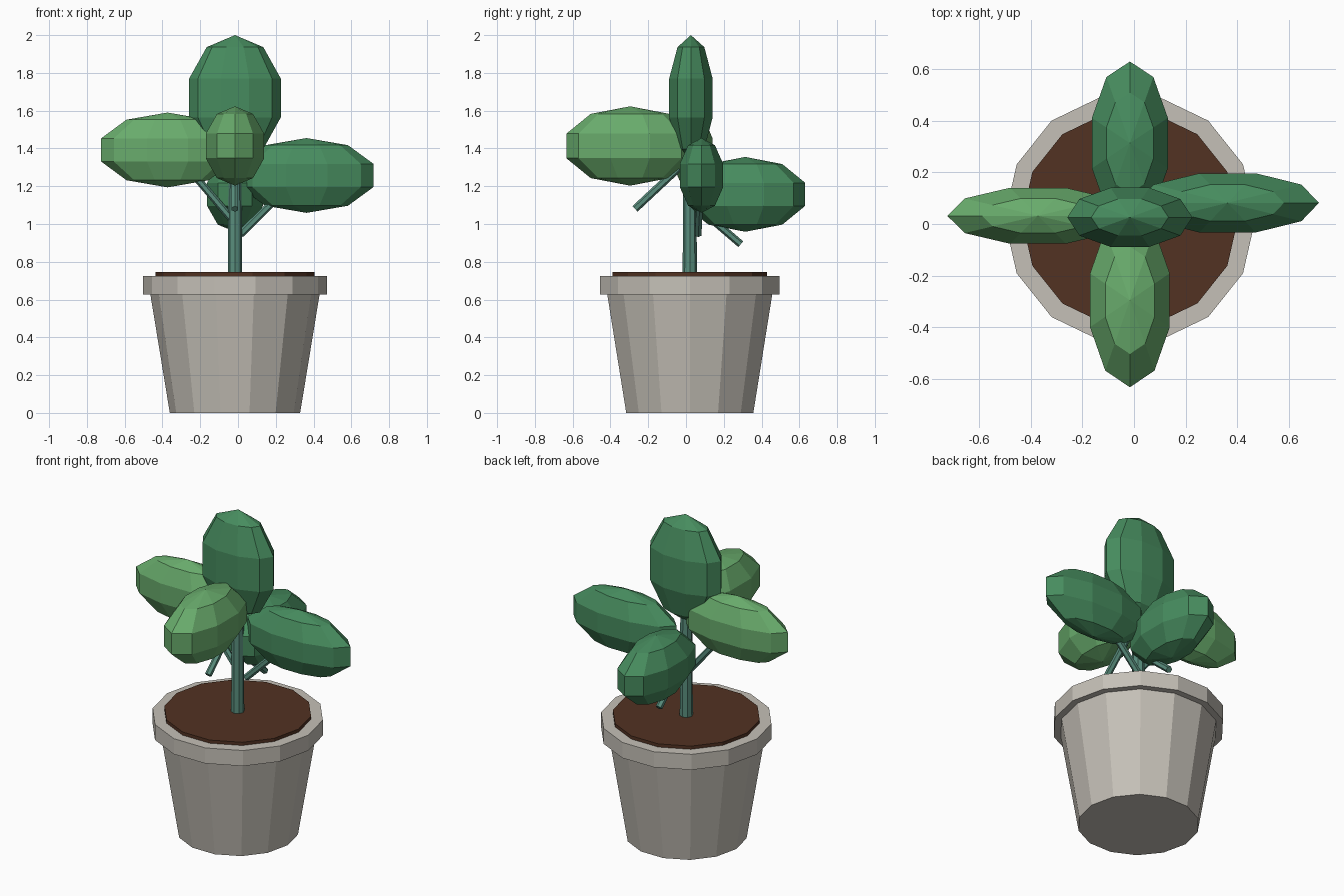
import bpy, bmesh, math
from mathutils import Vector, Matrix

if "Cube" in bpy.data.objects:
    bpy.data.objects.remove(bpy.data.objects["Cube"])

CX, CY = -0.016, 0.02  # axis of pot and stem


def material(name, rgb):
    m = bpy.data.materials.new(name)
    m.diffuse_color = (*rgb, 1)
    m.use_nodes = True
    m.node_tree.nodes["Principled BSDF"].inputs["Base Color"].default_value = m.diffuse_color
    return m


CLAY = material("pale clay", (0.56, 0.53, 0.475))
SOIL = material("brown soil", (0.084, 0.032, 0.016))
STEM = material("teal stem", (0.10, 0.27, 0.205))
DARK = material("dark green", (0.062, 0.26, 0.112))
LIGHT = material("light green", (0.14, 0.41, 0.15))


def finish(bm, name, mat):
    bmesh.ops.recalc_face_normals(bm, faces=bm.faces)
    me = bpy.data.meshes.new(name)
    bm.to_mesh(me)
    bm.free()
    me.materials.append(mat)
    ob = bpy.data.objects.new(name, me)
    bpy.context.collection.objects.link(ob)
    return ob


def lathe(name, profile, sides, mat):
    """Capped stack of flat-sided rings, with a corner on +x."""
    bm = bmesh.new()
    rings = []
    for r, z in profile:
        rings.append([bm.verts.new((CX + r * math.cos(2 * math.pi * i / sides),
                                    CY + r * math.sin(2 * math.pi * i / sides), z))
                      for i in range(sides)])
    for a, b in zip(rings, rings[1:]):
        for i in range(sides):
            j = (i + 1) % sides
            bm.faces.new((a[i], a[j], b[j], b[i]))
    bm.faces.new(rings[0])
    bm.faces.new(rings[-1])
    return finish(bm, name, mat)


def leaf(name, centre, length, width, height, mat, along_y=False):
    """Faceted flattened ball with upright poles and a corner at the tip."""
    bm = bmesh.new()
    bmesh.ops.create_uvsphere(bm, u_segments=10, v_segments=5, radius=1)
    tip = max(bm.verts, key=lambda v: (round(v.co.x ** 2 + v.co.y ** 2, 3), v.co.x)).co
    turn = -math.atan2(tip.y, tip.x)
    bm.transform(Matrix.Rotation(turn, 4, 'Z'))
    bm.transform(Matrix.Diagonal((length, width, height, 1)))
    if along_y:
        bm.transform(Matrix.Rotation(math.pi / 2, 4, 'Z'))
    bm.transform(Matrix.Translation(centre))
    return finish(bm, name, mat)


def twig(name, start, end, radius=0.02):
    a, b = Vector(start), Vector(end)
    bm = bmesh.new()
    bmesh.ops.create_cone(bm, cap_ends=True, segments=6, radius1=radius,
                          radius2=radius, depth=(b - a).length)
    bm.transform(Matrix.Translation((a + b) / 2)
                 @ (b - a).to_track_quat('Z', 'Y').to_matrix().to_4x4())
    return finish(bm, name, STEM)


# Pot, rim and soil
lathe("pot_body", [(0.345, 0), (0.45, 0.64)], 14, CLAY)
lathe("pot_rim", [(0.4875, 0.628), (0.4875, 0.725)], 14, CLAY)
lathe("soil", [(0.42, 0.68), (0.42, 0.745)], 14, SOIL)

# Stem and twigs
lathe("stem", [(0.038, 0.70), (0.034, 1.45)], 8, STEM)
twig("twig_left", (-0.02, 0.02, 1.01), (-0.25, 0.03, 1.28))
twig("twig_right", (0.012, 0.064, 0.945), (0.24, 0.075, 1.17))
twig("twig_front", (CX, -0.27, 1.08), (CX, -0.04, 1.295))
twig("twig_back", (CX, 0.29, 0.893), (CX, 0.06, 1.09))

# Leaves
leaf("leaf_top", (CX, 0.026, 1.667), 0.255, 0.127, 0.333, DARK)
leaf("leaf_left", (-0.373, 0.032, 1.392), 0.37, 0.12, 0.198, LIGHT)
leaf("leaf_right", (0.363, 0.082, 1.257), 0.373, 0.127, 0.198, DARK)
leaf("leaf_front", (CX, -0.296, 1.413), 0.355, 0.171, 0.21, LIGHT, True)
leaf("leaf_back", (CX, 0.314, 1.157), 0.333, 0.163, 0.198, DARK, True)
